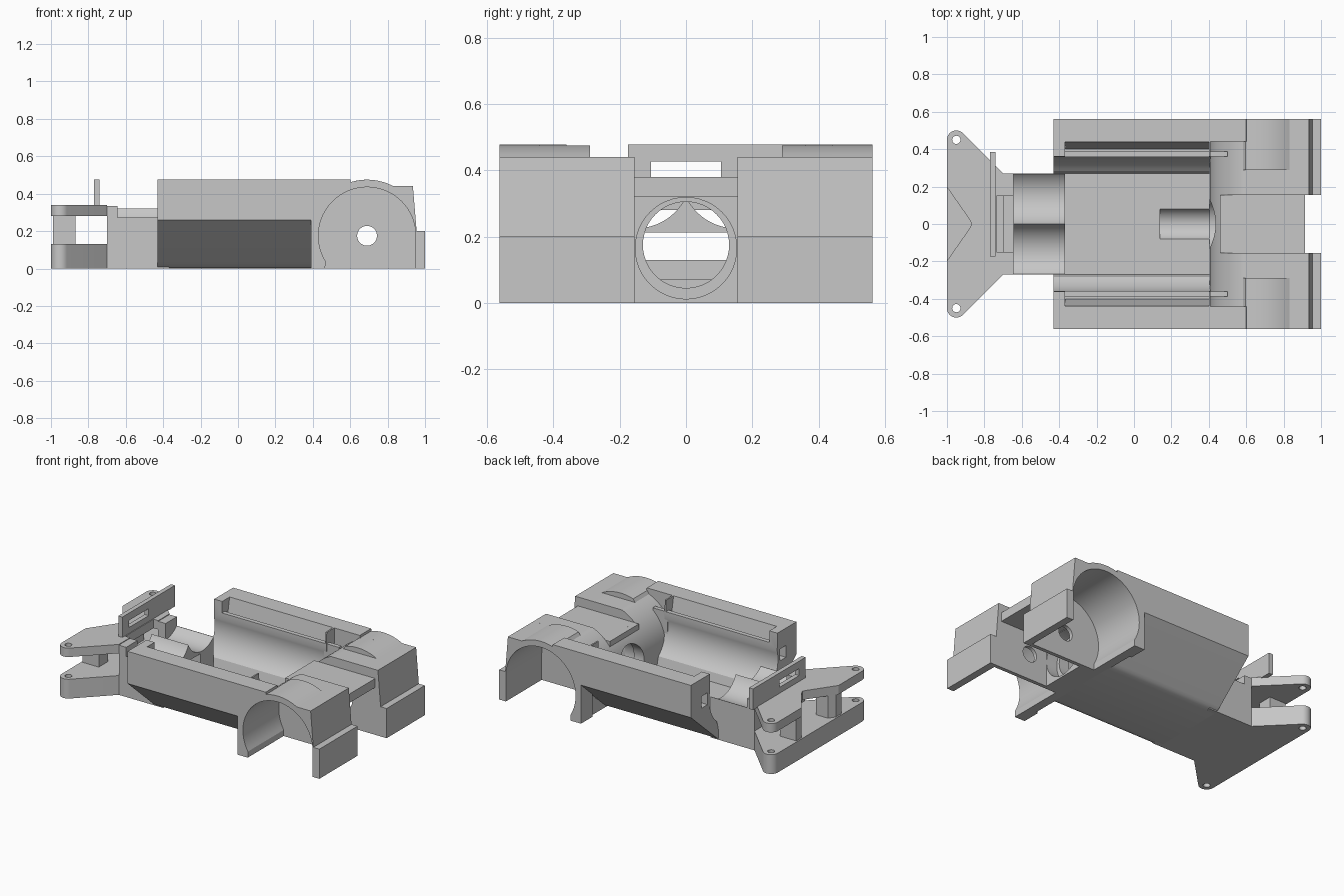
import bpy, bmesh
from math import cos, sin, radians

cube = bpy.data.objects.get("Cube")
if cube:
    bpy.data.objects.remove(cube, do_unlink=True)

grey = bpy.data.materials.new("plain grey")
grey.use_nodes = True
COLOUR = (0.57, 0.57, 0.57, 1)
grey.diffuse_color = COLOUR
next(n for n in grey.node_tree.nodes if n.type == 'BSDF_PRINCIPLED').inputs["Base Color"].default_value = COLOUR


def prism(name, pts, a, b, axis):
    """Extrude a 2D outline from a to b along an axis."""
    place = {'x': lambda u, v, w: (w, u, v),
             'y': lambda u, v, w: (u, w, v),
             'z': lambda u, v, w: (u, v, w)}[axis]
    bm = bmesh.new()
    low = [bm.verts.new(place(u, v, a)) for u, v in pts]
    high = [bm.verts.new(place(u, v, b)) for u, v in pts]
    bm.faces.new(low)
    bm.faces.new(high)
    for i in range(len(pts)):
        j = (i + 1) % len(pts)
        bm.faces.new((low[i], low[j], high[j], high[i]))
    bmesh.ops.recalc_face_normals(bm, faces=bm.faces)
    mesh = bpy.data.meshes.new(name)
    bm.to_mesh(mesh)
    bm.free()
    mesh.materials.append(grey)
    ob = bpy.data.objects.new(name, mesh)
    bpy.context.collection.objects.link(ob)
    return ob


def box(name, x0, x1, y0, y1, z0, z1):
    return prism(name, [(x0, y0), (x1, y0), (x1, y1), (x0, y1)], z0, z1, 'z')


def arc(cx, cy, r, start, end, n=24):
    return [(cx + r * cos(radians(start + (end - start) * i / n)),
             cy + r * sin(radians(start + (end - start) * i / n))) for i in range(n + 1)]


def rod(cx, cy, r, a, b, axis, n=48):
    return prism("cutter", arc(cx, cy, r, 0, 360, n)[:-1], a, b, axis)


def cut(ob, *cutters):
    for c in cutters:
        c.hide_render = True
        mod = ob.modifiers.new("cut", 'BOOLEAN')
        mod.operation = 'DIFFERENCE'
        mod.solver = 'EXACT'
        mod.object = c
        bpy.context.view_layer.objects.active = ob
        bpy.ops.object.modifier_apply(modifier=mod.name)
        bpy.data.objects.remove(c, do_unlink=True)


def mirrored(half):
    return half + [(-u, v) for u, v in reversed(half)]


SIDES = ((-1, "right"), (1, "left"))
TOP = .477
LEDGE = .40

# Battery tub: sloping outer sides, hollow rails with a low inner wall
half = [(.24, 0), (.262, .004), (.28, .013), (.295, .025), (.562, .26), (.562, TOP), (.36, TOP)]
half += arc(.14, .3, .225, 15, -50, 14) + [(.27, .07)]
tub = prism("battery_tub", mirrored(half), -.43, .41, 'x')
slot = [(.33, .6), (.33, LEDGE), (.388, LEDGE), (.388, .27), (.40, .27), (.44, .48), (.44, .6)]
for s, side in SIDES:
    y0, y1 = sorted((s * .385, s * .45))
    cut(tub, prism("cutter", [(s * u, v) for u, v in slot], -.37, .40, 'x'),
        box("cutter", -.5, -.365, y0, y1, .28, .36))

# Shaft groove sunk in the tub floor
cut(tub, rod(0, .11, .09, .14, .6, 'x'))

# Wheel housings on both sides
AX, AZ = .69, .175
tail = [(.935, .44), (.955, .2), (1, .2), (1, 0)]
inner = [(.405, 0)] + arc(AX, AZ, .285, 180, 112) + [(.6, .44)] + tail
middle = [(.405, 0)] + arc(AX, AZ, .285, 180, 112) + arc(AX, AZ, .3, 108, 62, 12) + tail
outer = [(.39, 0), (.39, TOP), (.6, TOP)] + arc(AX, AZ, .3, 107, 62, 12) + tail
well = arc(AX, AZ, .26, 0, 211, 48) + [(.465, -.05), (.95, -.05)]
ledge = [(.39, .1), (.39, LEDGE), (.5, LEDGE), (.5, .365), (.43, .255), (.41, .1)]

for s, side in SIDES:
    def span(a, b):
        return sorted((s * a, s * b))
    for name, outline, a, b in (("_axle_housing", inner, .155, .29),
                                ("_inner_arch", middle, .29, .44),
                                ("_outer_arch", outer, .44, .562)):
        part = prism(side + name, outline, *span(a, b), 'y')
        cut(part, prism("cutter", well, *span(max(a - .02, .18), b + .02), 'y'))
        if outline is inner:
            cut(part, rod(AX, AZ, .053, *span(.1, .35), 'y'))
    prism(side + "_ledge_end", ledge, *span(.36, .388), 'y')

# Motor bulkhead and cover between the housings
wall = [(.405, 0)] + arc(AX, AZ, .285, 180, 134) + [(.56, .38), (.56, 0)]
bulkhead = prism("motor_bulkhead", wall, -.155, .155, 'y')
cut(bulkhead, rod(0, .175, .13, .3, .7, 'x'), rod(0, .165, .153, .48, .7, 'x'))
box("motor_cover", .46, .915, -.155, .155, .32, .38)

# Front block with two cell troughs and a passage beneath them
block = box("front_block", -.70, -.37, -.27, .27, 0, .335)
cut(block,
    rod(.15, .39, .165, -.645, -.3, 'x', 64),
    rod(-.15, .39, .165, -.645, -.3, 'x', 64),
    box("cutter", -.645, -.3, .26, .3, .274, .4),
    box("cutter", -.645, -.3, -.3, -.26, .274, .4),
    box("cutter", -.8, -.645, -.15, .15, .214, .4),
    box("cutter", -.8, -.3, -.13, .13, .13, .213))

# Steering fork plates, joined by posts
fork = [(-.7, .27)] + arc(-.95, .45, .05, 45, 180, 16)
fork += [(x, -y) for x, y in reversed(fork)]
notch = [(-1.1, .34), (-.88, .025), (-.868, 0), (-.88, -.025), (-1.1, -.34)]
lower = prism("lower_fork", fork, 0, .13, 'z')
upper = prism("upper_fork", fork, .28, .34, 'z')
cut(upper, prism("cutter", notch, .2, .4, 'z'),
    box("cutter", -.735, -.6, -.15, .15, .2, .4))
for s, side in SIDES:
    for ob in (lower, upper):
        cut(ob, rod(-.95, s * .45, .022, -.1, .5, 'z', 24))
    y0, y1 = sorted((s * .14, s * .24))
    post = box(side + "_fork_post", -.99, -.87, y0, y1, .125, .285)
    cut(post, prism("cutter", notch, 0, .5, 'z'))

# Upright slotted plate on the fork
upright = box("upright_plate", -.77, -.74, -.175, .385, .335, TOP)
cut(upright, box("cutter", -.9, -.6, -.105, .105, .38, .427))

# Smooth the curved surfaces and keep the edges sharp
bpy.ops.object.select_all(action='DESELECT')
for ob in bpy.context.collection.objects:
    if ob.type == 'MESH' and ob.data.materials and ob.data.materials[0] == grey:
        ob.select_set(True)
        bpy.context.view_layer.objects.active = ob
bpy.ops.object.shade_smooth_by_angle(angle=radians(25))
